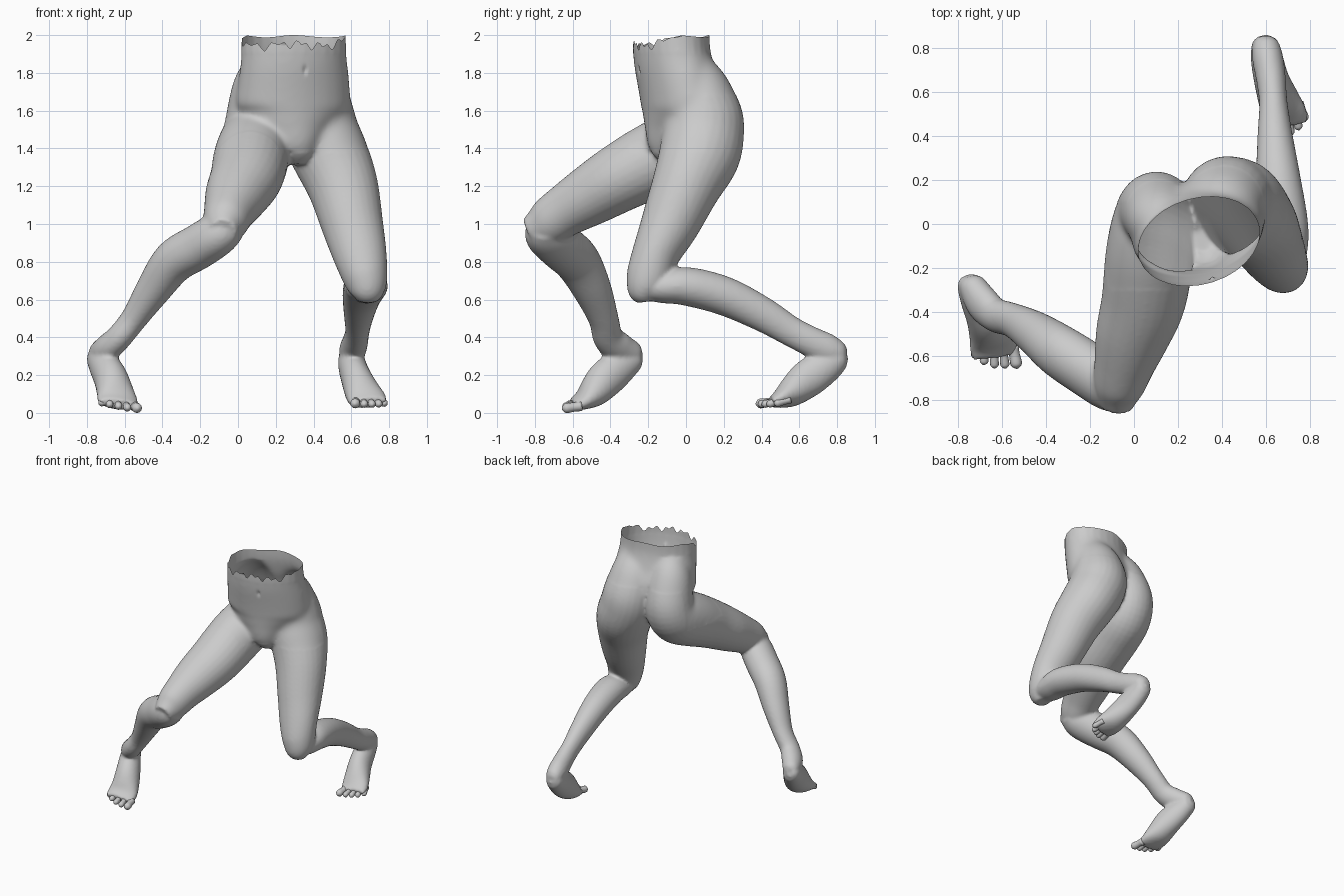
import bpy, bmesh, math
from mathutils import Vector

skin = bpy.data.materials.new("plain grey")
skin.diffuse_color = (0.6, 0.6, 0.6, 1)


def spline(keys, steps):
    """Catmull-Rom through (x, y, z, half_depth, half_width) keys."""
    k = [Vector(p) for p in keys]
    k = [2 * k[0] - k[1]] + k + [2 * k[-1] - k[-2]]
    out = []
    for a, b, c, d in zip(k, k[1:], k[2:], k[3:]):
        for s in range(steps):
            t = s / steps
            out.append(0.5 * (2 * b + (c - a) * t + (2 * a - 5 * b + 4 * c - d) * t * t
                              + (3 * b - a - 3 * c + d) * t ** 3))
    return out + [k[-2]]


def limb(bm, keys, forward, steps=5, sides=28):
    """Closed tube of elliptical sections; depth runs along forward."""
    pts = spline(keys, steps)
    fwd = Vector(forward)
    rings = []
    for i, p in enumerate(pts):
        tan = (pts[min(i + 1, len(pts) - 1)] - pts[max(i - 1, 0)]).to_3d()
        tan = tan.normalized()
        f = (fwd - tan * fwd.dot(tan)).normalized()
        s = tan.cross(f)
        ring = []
        for j in range(sides):
            a = 2 * math.pi * j / sides
            ring.append(bm.verts.new(p.to_3d() + f * p[3] * math.cos(a) + s * p[4] * math.sin(a)))
        rings.append(ring)
    for r, q in zip(rings, rings[1:]):
        for j in range(sides):
            n = (j + 1) % sides
            bm.faces.new((r[j], r[n], q[n], q[j]))
    bm.faces.new(rings[0][::-1])
    bm.faces.new(rings[-1])


def finish(bm, name):
    bmesh.ops.recalc_face_normals(bm, faces=bm.faces)
    me = bpy.data.meshes.new(name)
    bm.to_mesh(me)
    bm.free()
    ob = bpy.data.objects.new(name, me)
    bpy.context.collection.objects.link(ob)
    me.materials.append(skin)
    me.shade_smooth()
    return ob


bm = bmesh.new()
# torso and pelvis, turned slightly to one side
limb(bm, [(.295, -.08, 2.08, .195, .28), (.295, -.075, 1.9, .197, .285),
          (.295, -.045, 1.75, .202, .302), (.29, -.015, 1.62, .215, .308),
          (.29, -.035, 1.52, .195, .245), (.3, -.06, 1.43, .155, .16),
          (.31, -.07, 1.365, .115, .105), (.31, -.075, 1.315, .05, .045)], (.28, -.96, 0))
# raised leg: hip and thigh, then calf down to the heel
limb(bm, [(.17, -.06, 1.88, .1, .11), (.135, .0, 1.75, .15, .155), (.11, .05, 1.61, .17, .165),
          (.1, .057, 1.5, .18, .178), (.09, -.01, 1.42, .2, .195),
          (.07, -.15, 1.35, .2, .2), (.045, -.34, 1.25, .182, .192),
          (-.005, -.5, 1.155, .162, .17), (-.045, -.64, 1.07, .138, .137),
          (-.07, -.745, 1.0, .12, .113), (-.08, -.835, .96, .07, .07)], (0, -.5, .86))
limb(bm, [(-.03, -.75, 1.0, .09, .09), (-.1, -.73, .95, .125, .112), (-.21, -.66, .88, .127, .118),
          (-.34, -.575, .8, .122, .114), (-.45, -.495, .65, .102, .093),
          (-.55, -.437, .5, .08, .07), (-.63, -.412, .4, .08, .068),
          (-.69, -.355, .345, .085, .07), (-.735, -.275, .315, .06, .06),
          (-.75, -.245, .305, .03, .035)], (-.11, -.89, -.44))
# trailing leg: hip and thigh, then calf down to the heel
limb(bm, [(.42, -.0, 1.88, .11, .12), (.412, .03, 1.79, .145, .155), (.405, .07, 1.69, .175, .185),
          (.412, .09, 1.58, .208, .203), (.435, .092, 1.48, .215, .207),
          (.49, .068, 1.36, .215, .203), (.555, 0, 1.2, .183, .187), (.605, -.085, 1.0, .155, .164),
          (.645, -.16, .84, .126, .143), (.675, -.2, .71, .117, .118),
          (.685, -.22, .64, .09, .092), (.685, -.215, .588, .045, .05)], (0, -1, 0))
limb(bm, [(.68, -.24, .665, .065, .08), (.68, -.12, .665, .085, .108), (.675, 0, .67, .102, .115),
          (.655, .2, .62, .103, .102), (.64, .4, .525, .092, .08), (.632, .55, .435, .08, .064),
          (.622, .655, .38, .08, .067), (.607, .75, .335, .083, .07),
          (.597, .82, .312, .06, .058), (.595, .85, .305, .03, .03)], (0, -.4, -.9))
# foot bodies, heel to ball
limb(bm, [(-.75, -.235, .305, .03, .03), (-.743, -.265, .295, .062, .06), (-.715, -.335, .255, .09, .075),
          (-.675, -.42, .185, .1, .088), (-.65, -.49, .11, .082, .1),
          (-.638, -.545, .068, .052, .11), (-.632, -.6, .045, .027, .106)], (.2, -.6, .8))
limb(bm, [(.593, .85, .31, .03, .03), (.595, .82, .298, .062, .06), (.603, .75, .255, .09, .073),
          (.625, .65, .185, .1, .08), (.658, .56, .112, .08, .095),
          (.682, .5, .076, .052, .102), (.692, .45, .055, .027, .096)], (0, -.6, .8))
raw = finish(bm, "leg_parts")

# fuse everything into one skin and soften the joins
mod = raw.modifiers.new("fuse", 'REMESH')
mod.mode = 'VOXEL'
mod.voxel_size = 0.011
mod.use_smooth_shade = True
soft = raw.modifiers.new("soften", 'SMOOTH')
soft.factor = 0.5
soft.iterations = 6
deps = bpy.context.evaluated_depsgraph_get()
fused = bpy.data.meshes.new_from_object(raw.evaluated_get(deps))
bpy.data.objects.remove(raw)


def waist_height(co):
    """Even at the back, torn in front."""
    a = math.atan2(co.x - .295, -(co.y + .08))
    front = max(0, min(1, 1.6 * math.cos(a) + .35))
    tear = abs((a * 1.7 + .2) % 1 - .5) * .06 + abs((a * 3.3 + .3) % 1 - .5) * .06
    return 2 - .012 * math.sin(a * 2) ** 2 - front * (.015 + tear)


bm = bmesh.new()
bm.from_mesh(fused)
# blend the flanks and groin, keeping the cleft behind crisp
for _ in range(22):
    bmesh.ops.smooth_vert(bm, verts=[v for v in bm.verts if 1.38 < v.co.z < 1.9 and v.co.y > -.3
                                     and (v.co.y < .1 or v.co.z > 1.68)],
                          factor=0.5, use_axis_x=True, use_axis_y=True, use_axis_z=True)
cut = [f for f in bm.faces if f.calc_center_median().z > 1.8
       and f.calc_center_median().z > waist_height(f.calc_center_median())]
bmesh.ops.delete(bm, geom=cut, context='FACES')
for v in bm.verts:
    if v.is_boundary:
        v.co.z = waist_height(v.co)
    # navel dimple
    d = math.hypot((v.co.x - .355) / .009, (v.co.z - 1.815) / .02)
    if v.co.y < -.1 and d < 2:
        v.co.y += .012 * math.exp(-d * d)
body = finish(bm, "hips_and_legs")

# toes: base, tip, radius for each, big toe first
raised = [((-.55, -.555, .036), (-.535, -.63, .026), .027),
          ((-.595, -.565, .047), (-.586, -.635, .028), .021),
          ((-.635, -.565, .055), (-.633, -.635, .036), .02),
          ((-.675, -.555, .06), (-.68, -.62, .045), .02),
          ((-.71, -.535, .065), (-.72, -.592, .054), .02)]
trailing = [((.625, .47, .06), (.62, .395, .05), .026),
            ((.665, .48, .065), (.668, .4, .047), .02),
            ((.7, .49, .067), (.709, .42, .047), .02),
            ((.73, .51, .069), (.745, .445, .048), .02),
            ((.75, .55, .07), (.773, .485, .052), .02)]
for name, toes in (("raised_leg_toes", raised), ("trailing_leg_toes", trailing)):
    bm = bmesh.new()
    for base, tip, r in toes:
        b, t = Vector(base), Vector(tip)
        d = (t - b).normalized()
        keys = [(b, r), (b.lerp(t, .5), r * .9), (t, r), (t + d * r * .6, r * .75), (t + d * r, r * .2)]
        limb(bm, [(*p, q, q) for p, q in keys], (0, -.3, 1), steps=3, sides=12)
    finish(bm, name)
